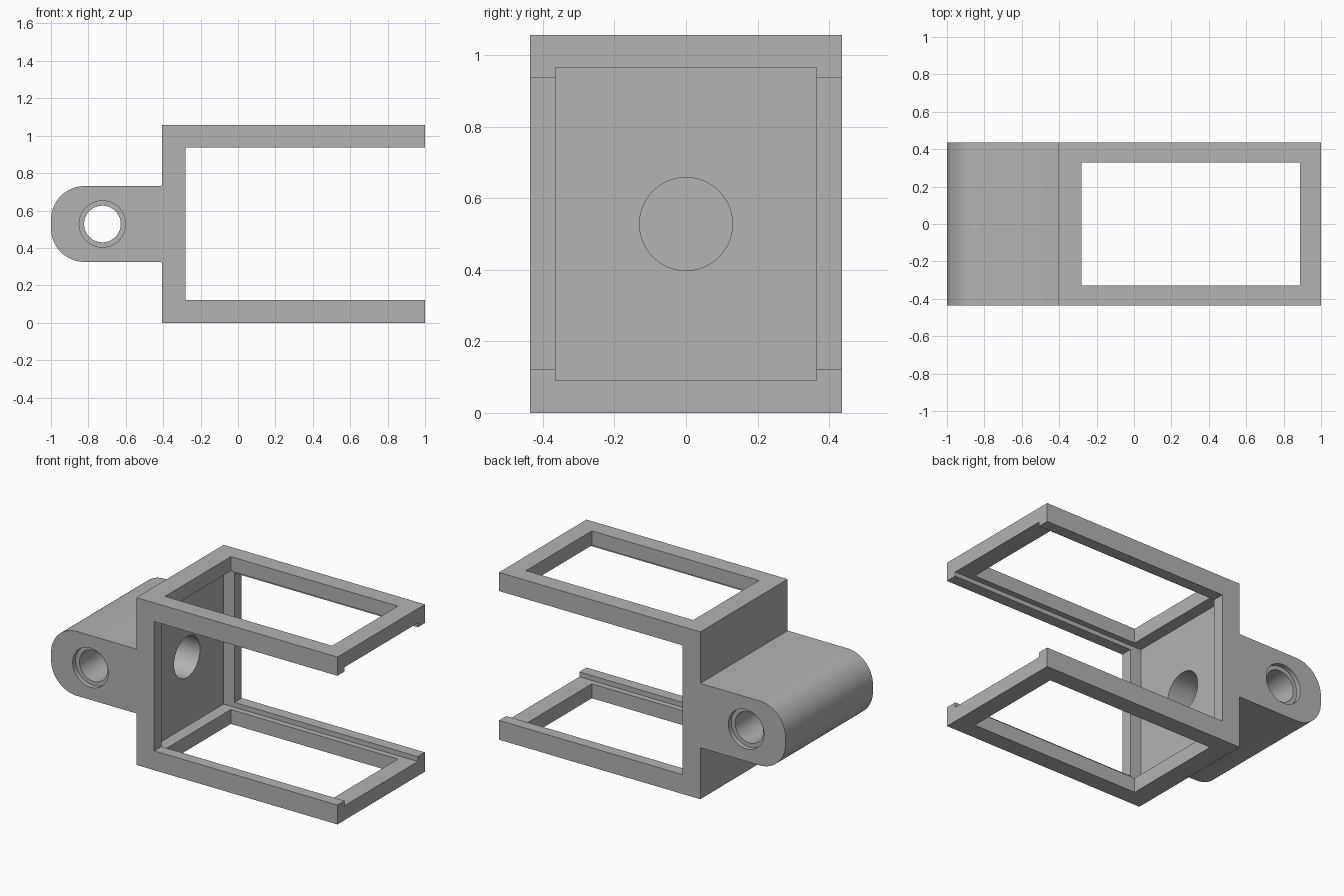
import bpy, bmesh
from math import cos, sin, pi, radians
from mathutils import Matrix

if "Cube" in bpy.data.objects:
    bpy.data.objects.remove(bpy.data.objects["Cube"], do_unlink=True)

HALF, TOP = 0.436, 1.056          # half depth and height of the bracket
MID = TOP / 2                     # centre height of lug and bores
BACK, INNER = -0.405, -0.28       # outer and inner face of the upright
LUG, FILLET = 0.203, 0.18         # half height of the lug and its corner radius

grey = bpy.data.materials.new("plain grey")
grey.use_nodes = True
grey.diffuse_color = (0.45, 0.45, 0.45, 1)
grey.node_tree.nodes["Principled BSDF"].inputs["Base Color"].default_value = (0.45, 0.45, 0.45, 1)


def add_object(name, bm):
    bmesh.ops.recalc_face_normals(bm, faces=bm.faces)
    mesh = bpy.data.meshes.new(name)
    bm.to_mesh(mesh)
    bm.free()
    mesh.materials.append(grey)
    obj = bpy.data.objects.new(name, mesh)
    bpy.context.collection.objects.link(obj)
    return obj


def box(name, x, y, z):
    bm = bmesh.new()
    bmesh.ops.create_cube(bm, size=1)
    for v in bm.verts:
        for i, (low, high) in enumerate((x, y, z)):
            v.co[i] = low if v.co[i] < 0 else high
    return add_object(name, bm)


def cylinder(name, radius, length, centre, axis):
    bm = bmesh.new()
    turn = Matrix.Rotation(pi / 2, 4, axis)
    bmesh.ops.create_cone(bm, cap_ends=True, segments=64, radius1=radius, radius2=radius,
                          depth=length, matrix=Matrix.Translation(centre) @ turn)
    return add_object(name, bm)


def corner(sign, steps=20):
    # Rounded lug corner, running from the flat side to the end face
    cx, cz = -1 + FILLET, MID + sign * (LUG - FILLET)
    angles = [pi / 2 * i / steps for i in range(steps + 1)]
    return [(cx - FILLET * sin(a), cz + sign * FILLET * cos(a)) for a in angles]


# Side profile: C-shaped frame with a rounded lug, extruded through the depth
outline = [(1, 0), (1, 0.122), (INNER, 0.122), (INNER, TOP - 0.118), (1, TOP - 0.118),
           (1, TOP), (BACK, TOP), (BACK, MID + LUG)]
outline += corner(1) + corner(-1)[::-1] + [(BACK, MID - LUG), (BACK, 0)]
bm = bmesh.new()
side = bm.faces.new([bm.verts.new((x, -HALF, z)) for x, z in outline])
extruded = bmesh.ops.extrude_face_region(bm, geom=[side])["geom"]
bmesh.ops.translate(bm, vec=(0, 2 * HALF, 0),
                    verts=[g for g in extruded if isinstance(g, bmesh.types.BMVert)])
bracket = add_object("bracket", bm)

# Panel groove, window openings, blind socket and pivot bore with counterbores
cutters = [
    box("groove_cutter", (-0.356, 1.1), (-0.365, 0.365), (0.091, TOP - 0.091)),
    box("window_cutter", (INNER, 0.887), (-0.328, 0.328), (-0.1, TOP + 0.1)),
    cylinder("socket_cutter", 0.13, 0.26, (-0.43, 0, MID), 'Y'),
    cylinder("pivot_cutter", 0.098, 1.2, (-0.725, 0, MID), 'X'),
]
for sign in (-1, 1):
    cutters.append(cylinder("counterbore_cutter", 0.124, 0.1,
                            (-0.725, sign * (HALF + 0.02), MID), 'X'))

bpy.context.view_layer.objects.active = bracket
for cutter in cutters:
    mod = bracket.modifiers.new("cut", 'BOOLEAN')
    mod.operation, mod.solver, mod.object = 'DIFFERENCE', 'EXACT', cutter
    bpy.ops.object.modifier_apply(modifier=mod.name)
    bpy.data.objects.remove(cutter, do_unlink=True)

# Smooth the round surfaces, keep machined edges crisp
for obj in bpy.context.selected_objects:
    obj.select_set(False)
bracket.select_set(True)
bpy.ops.object.shade_smooth_by_angle(angle=radians(30))
